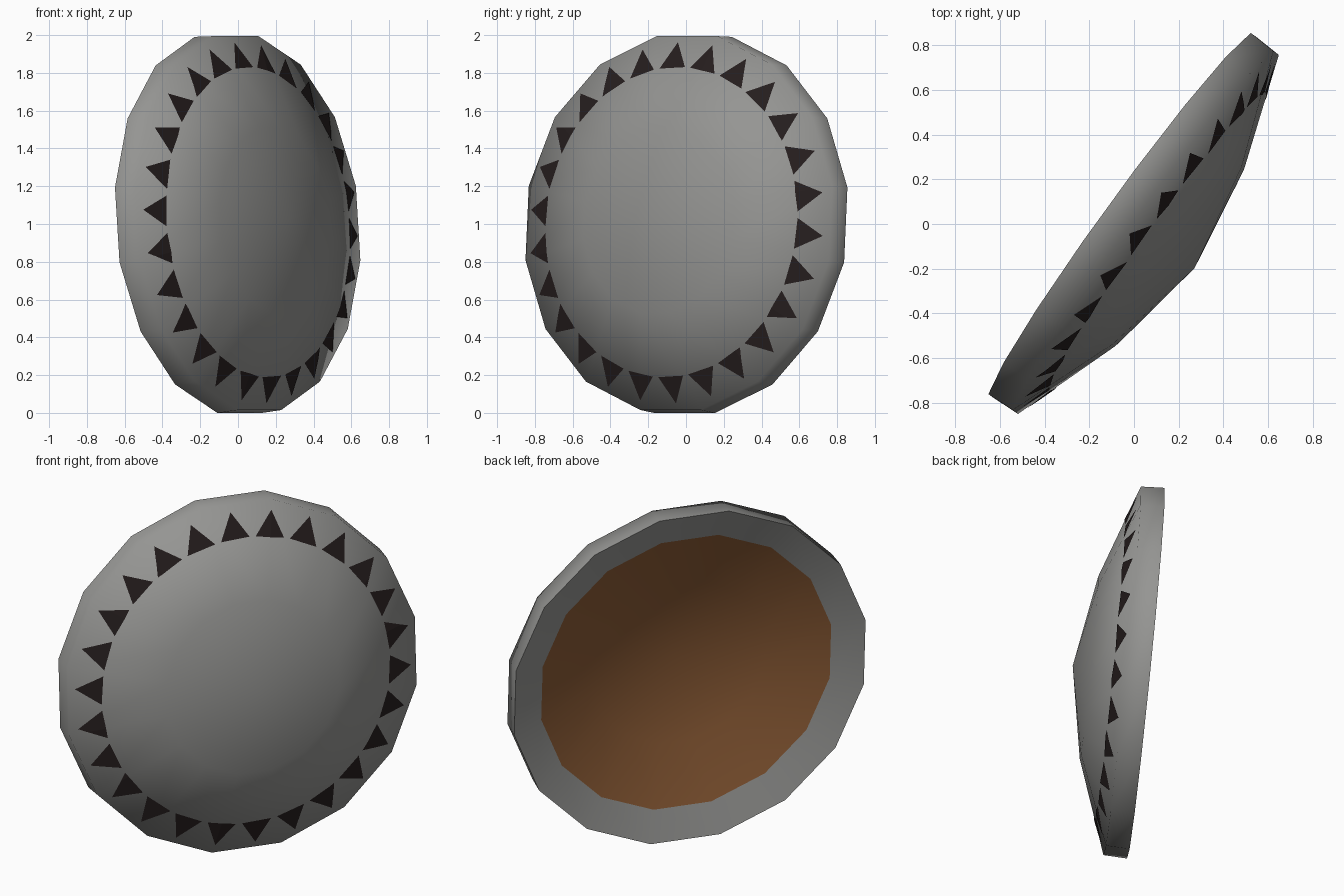
import bpy, bmesh, math
from mathutils import Matrix, Vector

if "Cube" in bpy.data.objects:
    bpy.data.objects.remove(bpy.data.objects["Cube"])

SIDES = 16
STEP = 2 * math.pi / SIDES
YAW, TILT = math.radians(54), math.radians(4.3)

# Shield frame: u runs across, v up, n out of the domed face
u = Vector((math.cos(YAW), math.sin(YAW), 0))
n = Vector((math.sin(YAW) * math.cos(TILT), -math.cos(YAW) * math.cos(TILT), math.sin(TILT)))
v = n.cross(u)
FRAME = Matrix.Translation((0, 0, 1)) @ Matrix((u, v, n)).transposed().to_4x4()


def material(name, rgb):
    m = bpy.data.materials.new(name)
    m.diffuse_color = (*rgb, 1)
    m.use_nodes = True
    m.node_tree.nodes["Principled BSDF"].inputs["Base Color"].default_value = m.diffuse_color
    return m


steel = material("grey_metal", (0.30, 0.30, 0.29))
wood = material("brown_backing", (0.26, 0.105, 0.036))
dark = material("dark_paint", (0.019, 0.013, 0.013))


def make_object(name, bm, mats):
    bm.transform(FRAME)
    me = bpy.data.meshes.new(name)
    bm.to_mesh(me)
    bm.free()
    ob = bpy.data.objects.new(name, me)
    bpy.context.collection.objects.link(ob)
    for m in mats:
        me.materials.append(m)
    return ob


# Shield shell: (radius, depth) rings from front apex, round the rim, to back apex
MID, RIM = (0.5, 0.247), (1.012, 0.065)
BACK_MID, BACK_RIM = (0.5, 0.115), (1.018, -0.065)
BROWN_R = 0.84
t = (BROWN_R - 0.5) / (BACK_RIM[0] - 0.5)
BROWN = (BROWN_R, BACK_MID[1] + t * (BACK_RIM[1] - BACK_MID[1]))

bm = bmesh.new()
rings = [[bm.verts.new((r * math.cos((i + 0.5) * STEP), r * math.sin((i + 0.5) * STEP), d))
          for i in range(SIDES)] for r, d in (MID, RIM, BACK_RIM, BROWN, BACK_MID)]
front, back = bm.verts.new((0, 0, 0.336)), bm.verts.new((0, 0, 0.20))
for i in range(SIDES):
    j = (i + 1) % SIDES
    bm.faces.new((front, rings[0][i], rings[0][j]))
    for k, (a, b) in enumerate(zip(rings, rings[1:])):
        bm.faces.new((a[i], b[i], b[j], a[j])).material_index = int(k == 3)
    bm.faces.new((back, rings[-1][j], rings[-1][i])).material_index = 1
bmesh.ops.recalc_face_normals(bm, faces=bm.faces)
shell = make_object("shield_shell", bm, (steel, wood))
bpy.context.view_layer.objects.active = shell
shell.select_set(True)
bpy.ops.object.shade_smooth_by_angle(angle=math.radians(80))

# Painted triangles: flat spikes cut at the facet seams, then laid on the dome
bm = bmesh.new()
COUNT = 26
for k in range(COUNT):
    a = math.pi / 2 + 0.048 - k * 2 * math.pi / COUNT
    out, side = Vector((math.cos(a), math.sin(a), 0)), Vector((-math.sin(a), math.cos(a), 0))
    bm.faces.new([bm.verts.new(p) for p in
                  (out * 0.82 - side * 0.082, out * 0.96, out * 0.82 + side * 0.082)])
for i in range(SIDES // 2):
    s = (i + 0.5) * STEP
    bmesh.ops.bisect_plane(bm, geom=bm.verts[:] + bm.edges[:] + bm.faces[:], plane_co=(0, 0, 0),
                           plane_no=(-math.sin(s), math.cos(s), 0))
for p in bm.verts:
    ang = math.atan2(p.co.y, p.co.x)
    off = ang - round(ang / STEP) * STEP
    r = p.co.xy.length * math.cos(off) / math.cos(STEP / 2)
    f = (r - MID[0]) / (RIM[0] - MID[0])
    p.co.z = MID[1] + f * (RIM[1] - MID[1]) + 0.004
bmesh.ops.recalc_face_normals(bm, faces=bm.faces)
for f in bm.faces:
    f.normal_update()
    if f.normal.z < 0:
        f.normal_flip()
make_object("painted_triangles", bm, (dark,))
